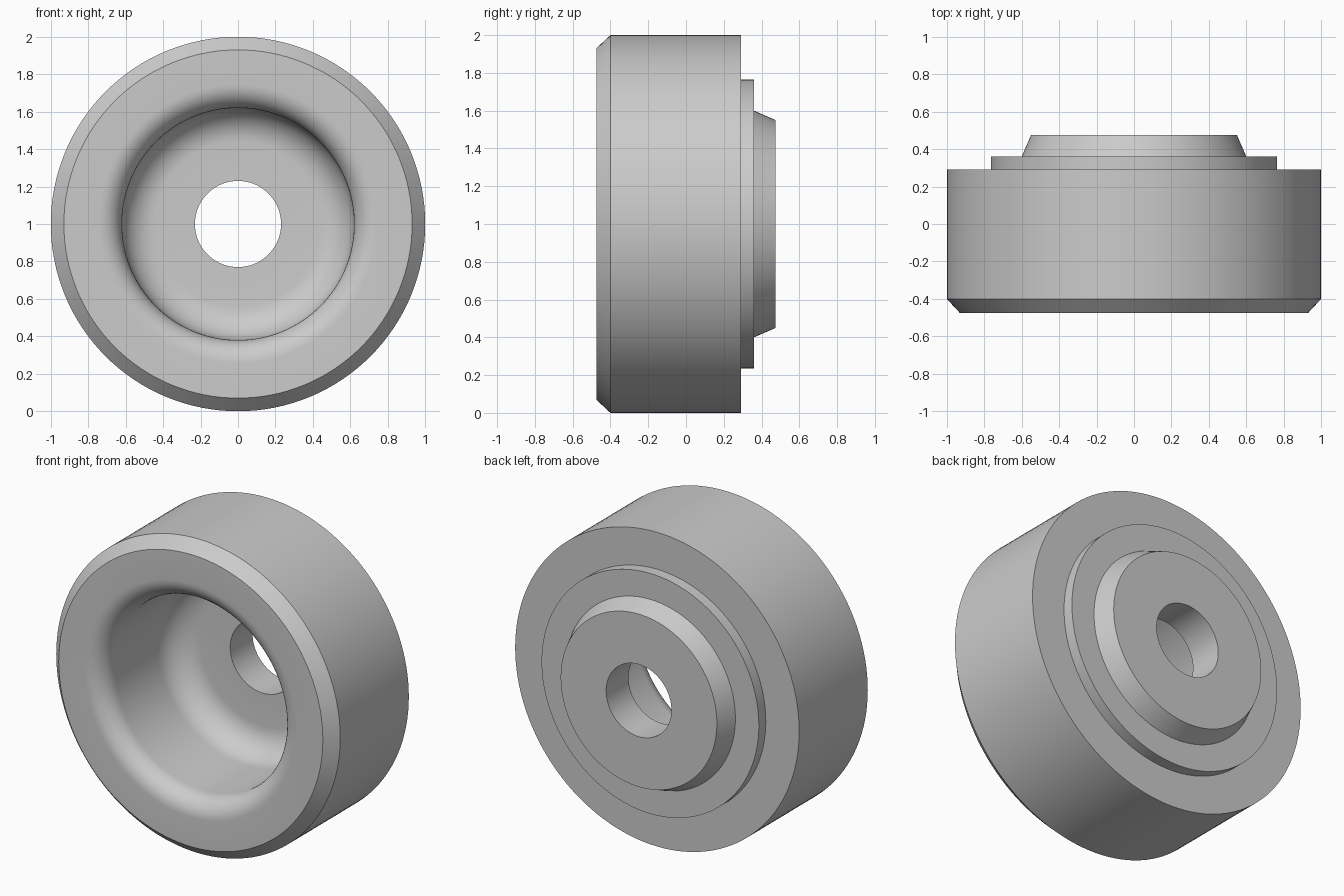
import bpy, bmesh, math
from mathutils import Vector, Matrix

cube = bpy.data.objects.get("Cube")
if cube:
    bpy.data.objects.remove(cube, do_unlink=True)

STEPS = 128


def flat_material(name, colour):
    mat = bpy.data.materials.new(name)
    mat.use_nodes = True
    mat.diffuse_color = colour
    mat.node_tree.nodes["Principled BSDF"].inputs["Base Color"].default_value = colour
    return mat


def arc(radius, depth, size, start, end, count=10):
    """Quarter round in (radius, depth) space, angles in degrees."""
    angles = [math.radians(start + (end - start) * i / count) for i in range(count + 1)]
    return [(radius + size * math.cos(a), depth + size * math.sin(a)) for a in angles]


def lathe(name, profile, material):
    """Turn a closed (radius, y) profile around the y axis."""
    bm = bmesh.new()
    verts = [bm.verts.new((r, y, 0)) for r, y in profile]
    edges = [bm.edges.new((a, b)) for a, b in zip(verts, verts[1:] + verts[:1])]
    bmesh.ops.spin(bm, geom=verts + edges, cent=(0, 0, 0), axis=(0, 1, 0),
                   angle=math.tau, steps=STEPS, use_merge=True)
    bmesh.ops.remove_doubles(bm, verts=bm.verts, dist=0.0001)
    bmesh.ops.recalc_face_normals(bm, faces=bm.faces)
    bmesh.ops.translate(bm, verts=bm.verts, vec=(0, 0, 1))
    mesh = bpy.data.meshes.new(name)
    bm.to_mesh(mesh)
    bm.free()
    mesh.materials.append(material)
    obj = bpy.data.objects.new(name, mesh)
    bpy.context.collection.objects.link(obj)
    bpy.ops.object.select_all(action="DESELECT")
    obj.select_set(True)
    bpy.context.view_layer.objects.active = obj
    bpy.ops.object.shade_smooth_by_angle(angle=math.radians(20))
    return obj


grey = flat_material("plain grey", (0.6, 0.6, 0.6, 1))

FRONT, FLOOR, BACK = -0.475, 0.25, 0.475

# Outside: chamfered rim, drum, stepped shoulder and tapered boss
outside = [(0.93, FRONT), (1.0, -0.40), (1.0, 0.29), (0.765, 0.29),
           (0.765, 0.36), (0.60, 0.36), (0.55, BACK)]
# Inside: through hole, floor, rounded floor corner, wall and rounded mouth
inside = [(0.23, BACK), (0.23, FLOOR)]
inside += arc(0.44, FLOOR - 0.18, 0.18, 90, 0)
inside += arc(0.745, FRONT + 0.125, 0.125, 180, 270)

lathe("hollow_wheel_hub", outside + inside, grey)
